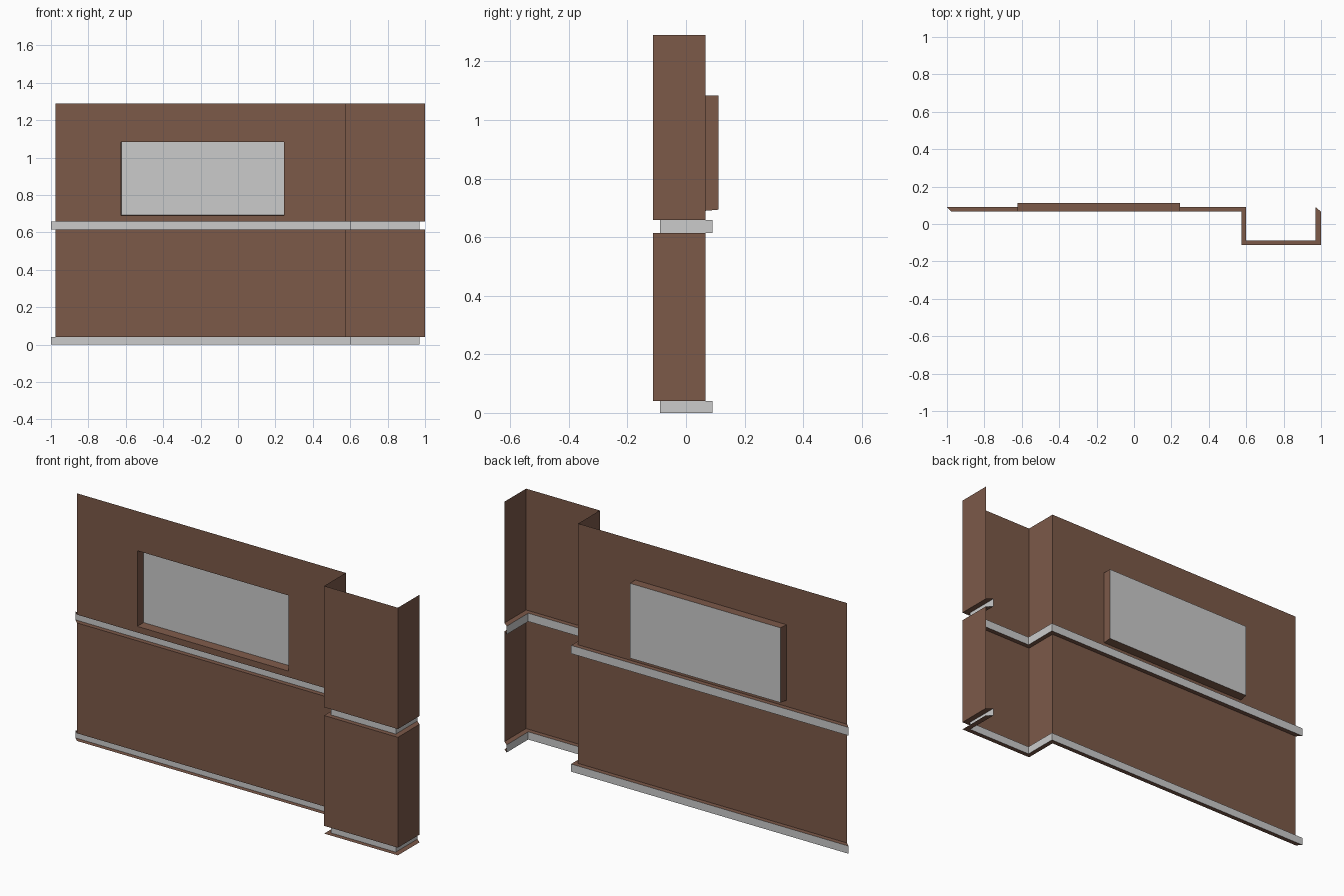
import bpy

if "Cube" in bpy.data.objects:
    bpy.data.objects.remove(bpy.data.objects["Cube"])

brown = bpy.data.materials.new("brown_wood")
brown.diffuse_color = (0.2, 0.1, 0.066, 1)
brown.use_nodes = True
brown.node_tree.nodes["Principled BSDF"].inputs["Base Color"].default_value = brown.diffuse_color

# Plan outlines: front face of the wall and the set-back floor of the grooves
FRONT = [(-0.975, 0.066), (0.575, 0.066), (0.575, -0.112), (1.0, -0.112), (1.0, 0.066)]
BACK = [(-1.0, 0.09), (0.599, 0.09), (0.599, -0.088), (0.971, -0.088), (0.971, 0.09)]


def make(name, verts, faces, mat=None):
    mesh = bpy.data.meshes.new(name)
    mesh.from_pydata(verts, [], faces)
    ob = bpy.data.objects.new(name, mesh)
    bpy.context.collection.objects.link(ob)
    if mat:
        mesh.materials.append(mat)
    return ob


def loft(name, path_a, za, path_b, zb, mat=None):
    n = len(path_a)
    verts = [(x, y, za) for x, y in path_a] + [(x, y, zb) for x, y in path_b]
    return make(name, verts, [(i, i + 1, n + i + 1, n + i) for i in range(n - 1)], mat)


# Grooves: grey strip with brown ledges below and above
for name, z0, z1 in (("base", 0.0, 0.04), ("middle", 0.615, 0.658)):
    loft(name + "_lower_ledge", FRONT, z0, BACK, z0, brown)
    loft(name + "_strip", BACK, z0, BACK, z1)
    loft(name + "_upper_ledge", BACK, z1, FRONT, z1, brown)

# Wall panels
loft("lower_panel", FRONT, 0.04, FRONT, 0.615, brown)
loft("upper_pier_panel", FRONT[1:], 0.658, FRONT[1:], 1.29, brown)

# Upper main panel: 3 x 3 grid with the window cell left open
xs = (-0.975, -0.626, 0.246, 0.575)
zs = (0.658, 0.69, 1.084, 1.29)
grid = [(x, 0.066, z) for z in zs for x in xs]
cells = [(4 * j + i, 4 * j + i + 1, 4 * j + i + 5, 4 * j + i + 4)
         for j in range(3) for i in range(3) if (i, j) != (1, 1)]
make("upper_window_panel", grid, cells, brown)

# Window recess: slightly tapered reveal and grey pane
outer = [(xs[1], 0.066, zs[1]), (xs[2], 0.066, zs[1]), (xs[2], 0.066, zs[2]), (xs[1], 0.066, zs[2])]
x0, x1, z0, z1 = -0.622, 0.246, 0.694, 1.084
inner = [(x0, 0.111, z0), (x1, 0.111, z0), (x1, 0.111, z1), (x0, 0.111, z1)]
make("window_reveal", outer + inner,
     [(i, (i + 1) % 4, (i + 1) % 4 + 4, i + 4) for i in range(4)], brown)
make("window_pane", inner, [(0, 1, 2, 3)])
